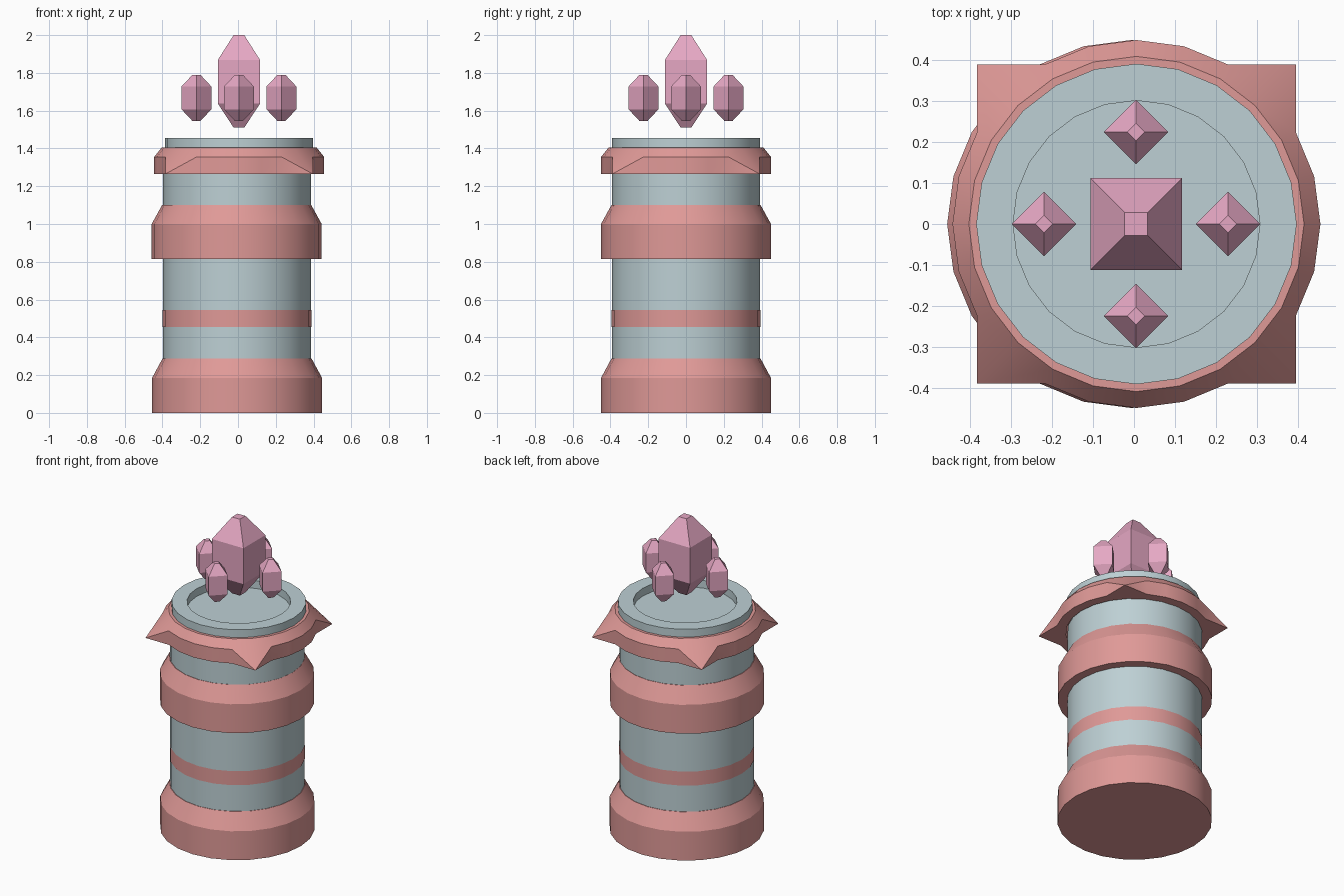
import bpy, bmesh, math

if "Cube" in bpy.data.objects:
    bpy.data.objects.remove(bpy.data.objects["Cube"])

SIDES = 24


def material(name, rgb):
    m = bpy.data.materials.new(name)
    m.diffuse_color = (*rgb, 1)
    m.use_nodes = True
    m.node_tree.nodes["Principled BSDF"].inputs["Base Color"].default_value = m.diffuse_color
    return m


STONE = material("pale_blue_stone", (0.51, 0.63, 0.66))
TRIM = material("salmon_trim", (0.74, 0.32, 0.31))
CRYSTAL = material("pink_crystal", (0.79, 0.39, 0.55))


def lathe(name, profile, mat, loc=(0, 0, 0), sides=SIDES, turn=0.0,
          cap_start=False, cap_end=False, smooth=True, shape=None):
    """Revolve (radius, z) points around z; shape(i, j, co) may move a vertex."""
    bm = bmesh.new()
    rings = []
    for j, (r, z) in enumerate(profile):
        ring = []
        for i in range(sides):
            a = turn + 2 * math.pi * i / sides
            co = (r * math.cos(a), r * math.sin(a), z)
            if shape:
                co = shape(i, j, co)
            ring.append(bm.verts.new(co))
        rings.append(ring)
    for a, b in zip(rings, rings[1:]):
        for i in range(sides):
            k = (i + 1) % sides
            bm.faces.new((a[i], a[k], b[k], b[i]))
    if cap_start:
        bm.faces.new(rings[0][::-1])
    if cap_end:
        bm.faces.new(rings[-1])
    # merge pinched corner points
    bmesh.ops.remove_doubles(bm, verts=bm.verts, dist=1e-5)
    me = bpy.data.meshes.new(name)
    bm.to_mesh(me)
    bm.free()
    me.materials.append(mat)
    ob = bpy.data.objects.new(name, me)
    bpy.context.collection.objects.link(ob)
    ob.location = loc
    if smooth:
        bpy.ops.object.select_all(action='DESELECT')
        ob.select_set(True)
        bpy.context.view_layer.objects.active = ob
        bpy.ops.object.shade_smooth_by_angle(angle=math.radians(25))
    return ob


LOW, HIGH = (-0.005, 0, 0), (0.006, 0, 0)
R = 0.392

# column and its flush painted band
lathe("column", [(R, 0.28), (R, 1.28)], STONE, LOW)
lathe("painted_band", [(R + 0.002, 0.455), (R + 0.002, 0.545)], TRIM, LOW)

# foot and middle collar
lathe("foot", [(0.45, 0), (0.45, 0.185), (0.395, 0.287), (R, 0.287)],
      TRIM, LOW, cap_start=True)
lathe("middle_collar", [(R, 0.815), (0.45, 0.815), (0.45, 1.0), (0.395, 1.10), (R, 1.10)],
      TRIM, (-0.007, 0, 0))


# upper collar: every diagonal vertex of the outer wall is drawn out to a spike
def spike(i, j, co):
    if i % 6 == 3 and j in (1, 2):
        return (math.copysign(0.39, co[0]), math.copysign(0.39, co[1]), 1.265)
    return co


lathe("spiked_collar", [(R, 1.265), (0.45, 1.265), (0.45, 1.355), (0.41, 1.405), (0.38, 1.405)],
      TRIM, HIGH, shape=spike)

# rim with shallow bowl
lathe("rim_bowl", [(R, 1.40), (R, 1.455), (0.302, 1.455), (0.302, 1.405)],
      STONE, HIGH, cap_end=True)


# floating crystals: four-sided prisms with blunt points
def crystal(name, loc, r, tip, levels, turn):
    z0, z1, z2, z3 = levels
    lathe(name, [(tip, z0), (r, z1), (r, z2), (tip, z3)], CRYSTAL, loc, sides=4,
          turn=turn, cap_start=True, cap_end=True, smooth=False)


crystal("large_crystal", (0.005, 0, 0), 0.112 * math.sqrt(2), 0.028 * math.sqrt(2),
        (1.51, 1.638, 1.868, 2.0), math.pi / 4)
for n in range(4):
    a = n * math.pi / 2
    crystal(f"small_crystal_{n + 1}",
            (0.005 + 0.225 * math.cos(a), 0.225 * math.sin(a), 0),
            0.079, 0.021, (1.545, 1.607, 1.728, 1.79), 0)
